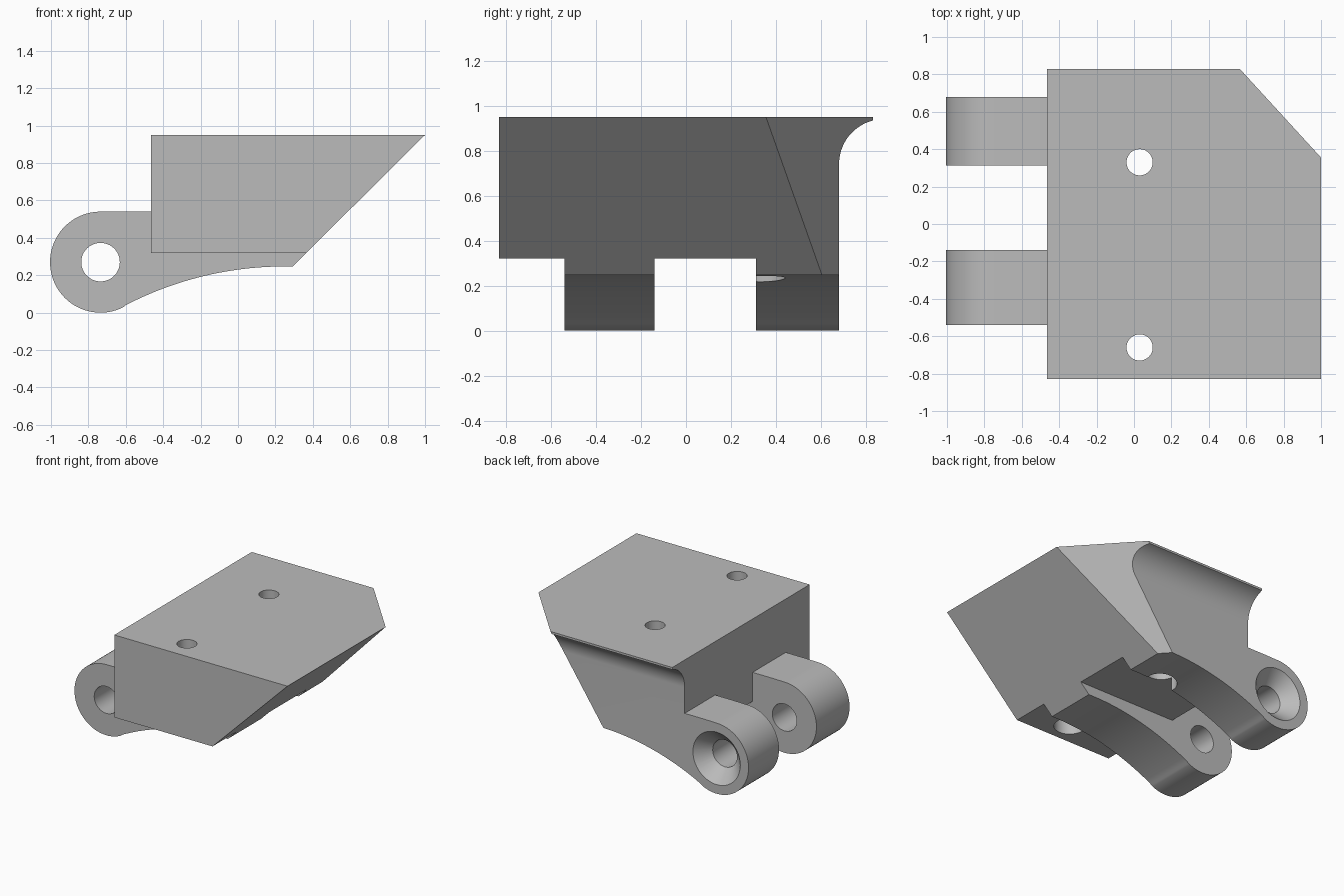
import bpy, bmesh
from math import sin, cos, radians, sqrt
from mathutils import Vector

old = bpy.data.objects.get("Cube")
if old:
    bpy.data.objects.remove(old, do_unlink=True)

grey = bpy.data.materials.new("plain grey")
grey.use_nodes = True
COLOUR = (0.5, 0.5, 0.5, 1)
grey.diffuse_color = COLOUR
grey.node_tree.nodes["Principled BSDF"].inputs["Base Color"].default_value = COLOUR


def finish(name, bm):
    bmesh.ops.recalc_face_normals(bm, faces=bm.faces)
    mesh = bpy.data.meshes.new(name)
    bm.to_mesh(mesh)
    bm.free()
    mesh.materials.append(grey)
    ob = bpy.data.objects.new(name, mesh)
    bpy.context.collection.objects.link(ob)
    return ob


def prism(name, outline, start, end, axis):
    """Extrude an outline of (horizontal, z) points along x or y."""
    bm = bmesh.new()
    place = (lambda u, z: (u, start, z)) if axis == "y" else (lambda u, z: (start, u, z))
    face = bm.faces.new([bm.verts.new(place(u, z)) for u, z in outline])
    move = Vector((0, end - start, 0) if axis == "y" else (end - start, 0, 0))
    grown = bmesh.ops.extrude_face_region(bm, geom=[face])["geom"]
    bmesh.ops.translate(bm, vec=move, verts=[v for v in grown if isinstance(v, bmesh.types.BMVert)])
    return finish(name, bm)


def drill(name, p1, r1, p2, r2):
    """Round cutter from p1 to p2, tapered when the radii differ."""
    p1, p2 = Vector(p1), Vector(p2)
    bm = bmesh.new()
    bmesh.ops.create_cone(bm, cap_ends=True, segments=64, radius1=r1, radius2=r2,
                          depth=(p2 - p1).length)
    ob = finish(name, bm)
    ob.rotation_mode = "QUATERNION"
    ob.rotation_quaternion = (p2 - p1).to_track_quat("Z", "Y")
    ob.location = (p1 + p2) / 2
    return ob


def half_space(name, point, normal):
    """Large block that removes everything beyond a plane."""
    bm = bmesh.new()
    bmesh.ops.create_cube(bm, size=4)
    ob = finish(name, bm)
    n = Vector(normal).normalized()
    ob.rotation_mode = "QUATERNION"
    ob.rotation_quaternion = n.to_track_quat("Z", "Y")
    ob.location = Vector(point) + n * 2
    return ob


def combine(target, tool, operation):
    mod = target.modifiers.new(tool.name, "BOOLEAN")
    mod.object, mod.operation, mod.solver = tool, operation, "EXACT"
    bpy.context.view_layer.update()
    with bpy.context.temp_override(object=target, active_object=target, selected_objects=[target]):
        bpy.ops.object.modifier_apply(modifier=mod.name)
    bpy.data.objects.remove(tool, do_unlink=True)


# Main block
LEFT, BOTTOM, TOP, SIDE = -0.465, 0.32, 0.95, 0.83
block = prism("hinge_bracket", [(LEFT, BOTTOM), (1.1, BOTTOM), (1.1, TOP), (LEFT, TOP)],
              -SIDE, SIDE, "y")

# Hinge arm outline: round eye, flat top, long concave underside
EX, EZ, ER = -0.735, 0.27, 0.27
arm = [(EX + ER * cos(radians(a)), EZ + ER * sin(radians(a))) for a in range(90, 298, 3)]
for i in range(25):
    x = -0.6 + 0.85 * i / 24
    arm.append((x, 0.247 - 1.85 + sqrt(1.85 ** 2 - (x - 0.25) ** 2)))
arm += [(0.5, 0.245), (0.5, 0.542), (-0.62, 0.542)]
for name, y0, y1 in (("front_arm", -0.54, -0.14), ("back_arm", 0.312, 0.75)):
    combine(block, prism(name, arm, y0, y1, "y"), "UNION")

# Back wall with a concave flare under the top edge
flare = [(0.68, -0.2)]
flare += [(0.88 + 0.2 * cos(radians(a)), 0.74 + 0.2 * sin(radians(a))) for a in range(180, 92, -3)]
flare += [(1.1, 0.941), (1.1, -0.2)]
combine(block, prism("back_cutter", flare, -1.5, 1.5, "x"), "DIFFERENCE")

# Sloped end and slanted corner
low, high, corner = Vector((0.29, 0.605, 0.245)), Vector((1, 0.355, TOP)), Vector((0.565, SIDE, TOP))
slope = (high.z - low.z, 0, low.x - high.x)
combine(block, half_space("slope_cutter", high, slope), "DIFFERENCE")
slant = (low - high).cross(corner - high)
combine(block, half_space("corner_cutter", high, slant), "DIFFERENCE")

# Hinge pin hole with a countersink in the back arm
combine(block, drill("pin_hole", (EX, -1, EZ), 0.103, (EX, 1, EZ), 0.103), "DIFFERENCE")
combine(block, drill("countersink", (EX, 0.58, EZ), 0.103, (EX, 0.69, EZ), 0.21), "DIFFERENCE")

# Vertical screw holes, wider at the bottom
for y in (0.33, -0.66):
    combine(block, drill("screw_hole", (0.03, y, -0.2), 0.07, (0.03, y, 1.2), 0.07), "DIFFERENCE")
    combine(block, drill("screw_recess", (0.03, y, -0.2), 0.11, (0.03, y, 0.5), 0.11), "DIFFERENCE")

# Smooth the round surfaces and keep crisp edges
bpy.ops.object.select_all(action="DESELECT")
block.select_set(True)
bpy.context.view_layer.objects.active = block
bpy.ops.object.shade_smooth_by_angle(angle=radians(25))
